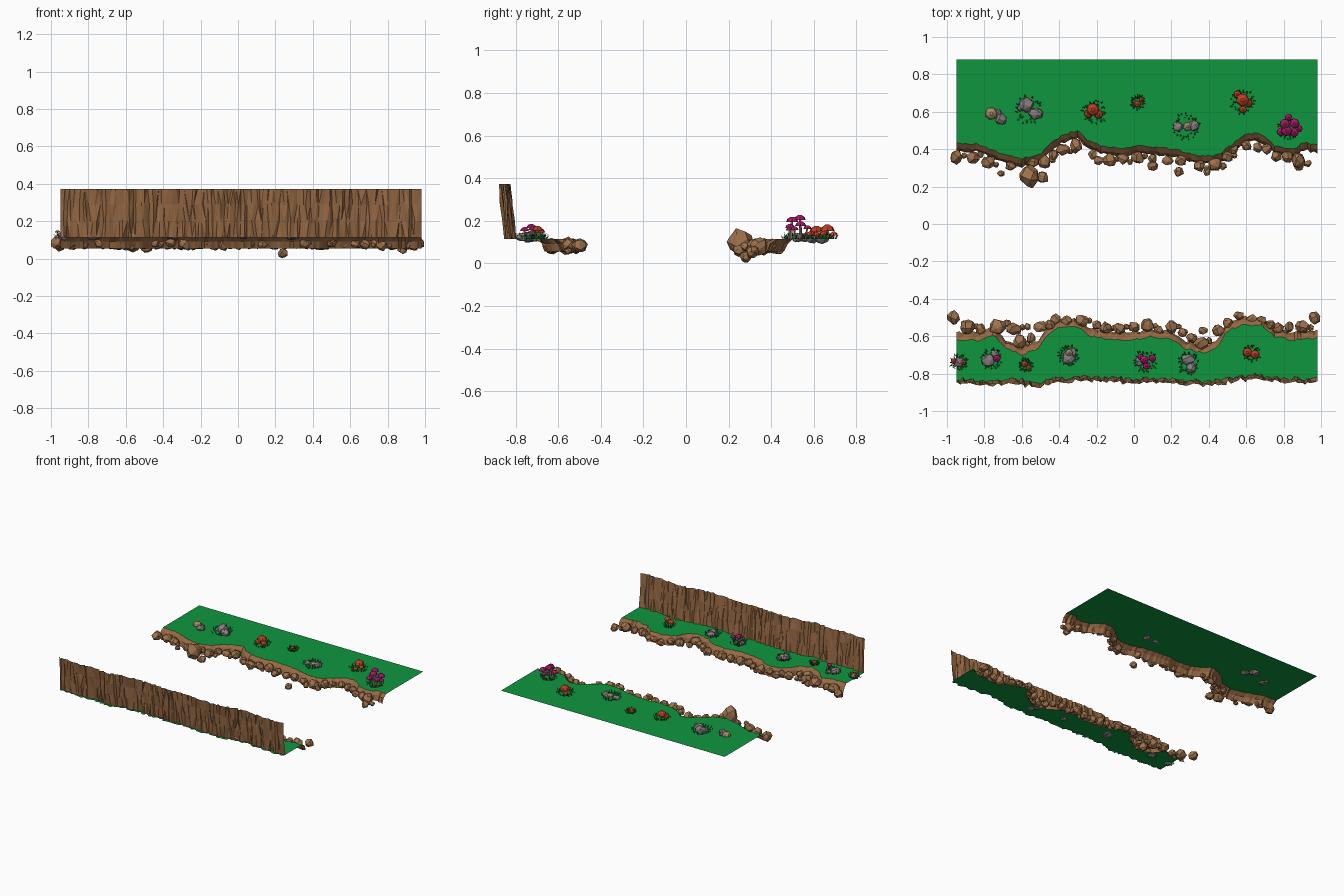
import bpy, bmesh, math, random
from mathutils import Vector

random.seed(7)
R = random.uniform
Z = 0.114  # ground level


def mat(name, r, g, b):
    m = bpy.data.materials.new(name)
    m.diffuse_color = (*[((c / 255 + 0.055) / 1.055) ** 2.4 for c in (r, g, b)], 1)
    return m


GRASS = mat("meadow green", 14, 150, 62)
BLADE = mat("blade green", 16, 120, 50)
EARTH = mat("earth brown", 150, 105, 68)
ROCK = mat("rock brown", 158, 114, 76)
GREY = mat("stone grey", 136, 124, 126)
RED = mat("cap red", 190, 62, 36)
PINK = mat("cap magenta", 170, 24, 104)
TAN = mat("stem tan", 165, 140, 105)


def finish(name, bm, *mats):
    me = bpy.data.meshes.new(name)
    bm.to_mesh(me)
    bm.free()
    for m in mats:
        me.materials.append(m)
    ob = bpy.data.objects.new(name, me)
    bpy.context.collection.objects.link(ob)
    return ob


def interp(pts, x):
    for (x0, y0), (x1, y1) in zip(pts, pts[1:]):
        if x <= x1:
            t = max(0, (x - x0) / (x1 - x0))
            return y0 + (y1 - y0) * t
    return pts[-1][1]


def sheet(bm, rows):
    """Quads between rows of equal length."""
    vs = [[bm.verts.new(p) for p in row] for row in rows]
    for a, b in zip(vs, vs[1:]):
        for i in range(len(a) - 1):
            bm.faces.new((a[i], a[i + 1], b[i + 1], b[i]))


def stone(bm, c, r, mi=0, flat=1.0):
    """Chiselled boulder: hull of jittered points on a sphere."""
    n, vs = 18, []
    sx, sy, sz = R(.9, 1.15), R(.9, 1.15), R(.85, 1.1) * flat
    turn = R(0, 6.28)
    for i in range(n):
        u = 1 - 2 * (i + .5) / n
        a = i * 2.4 + turn + R(-.3, .3)
        k, s = r * R(.88, 1.1), math.sqrt(1 - u * u)
        vs.append(bm.verts.new((c[0] + k * s * math.cos(a) * sx,
                                c[1] + k * s * math.sin(a) * sy, c[2] + k * u * sz)))
    out = bmesh.ops.convex_hull(bm, input=vs)
    for f in out["geom"]:
        if isinstance(f, bmesh.types.BMFace):
            f.material_index = mi


# shorelines as (x, y)
BACK = [(-.95, .43), (-.85, .43), (-.75, .39), (-.6, .35), (-.5, .37), (-.45, .43), (-.38, .48),
        (-.3, .5), (-.25, .45), (-.18, .42), (-.05, .4), (.02, .42), (.1, .41), (.2, .4), (.3, .38),
        (.38, .36), (.45, .37), (.52, .42), (.58, .47), (.65, .49), (.7, .47), (.75, .42),
        (.85, .4), (.9, .43), (.98, .43)]
FRONT = [(-.95, -.62), (-.82, -.62), (-.75, -.59), (-.68, -.67), (-.6, -.7), (-.52, -.67),
         (-.45, -.58), (-.38, -.545), (-.3, -.55), (-.24, -.6), (-.1, -.62), (0, -.62), (.1, -.6),
         (.2, -.62), (.28, -.67), (.38, -.69), (.45, -.65), (.5, -.57), (.58, -.54), (.68, -.54),
         (.75, -.6), (.85, -.62), (.98, -.61)]
WALL = [(-.95, -.825), (-.8, -.835), (-.65, -.83), (-.5, -.85), (-.45, -.825), (-.3, -.81),
        (-.2, -.82), (.2, -.83), (.4, -.84), (.5, -.82), (.63, -.805), (.75, -.82), (.98, -.825)]
N = 110
XS = [-.95 + 1.93 * i / N for i in range(N + 1)]

# meadows and their earth lips
wall_y = [interp(WALL, x) + R(-.008, .008) for x in XS]
for name, line, far, d in (("back", BACK, [.88] * (N + 1), -1),
                           ("front", FRONT, [y - .012 + R(-.012, .006) for y in wall_y], 1)):
    edge = [interp(line, x) + R(-.006, .006) for x in XS]
    bm = bmesh.new()
    rows = [[(x, y, Z) for x, y in zip(XS, edge)], [(x, y, Z) for x, y in zip(XS, far)]]
    sheet(bm, rows if d < 0 else rows[::-1])
    finish(name + "_meadow", bm, GRASS)
    bm = bmesh.new()
    lip = [[(x, y + d * (off + R(-.006, .006) * (off > 0)), z) for x, y in zip(XS, edge)]
           for off, z in ((0, Z), (.026, .092), (.042, .055))]
    sheet(bm, lip[::-1] if d < 0 else lip)
    finish(name + "_earth_lip", bm, EARTH)

# ragged earth cliff behind the front meadow
bm = bmesh.new()
rows = []
for z, lean in ((Z, 0), (.2, -.008), (.29, -.016), (.372, -.024)):
    rows.append([(x + (R(-.007, .007) if 0 < i < N else 0), y + lean + R(-.007, .007), z)
                 for i, (x, y) in enumerate(zip(XS, wall_y))])
sheet(bm, rows)
bmesh.ops.triangulate(bm, faces=bm.faces[:])
finish("earth_cliff", bm, EARTH)

# boulders along both shores as (x, y, radius)
BACK_ROCKS = [(-.95, .36, .036), (-.86, .355, .034), (-.78, .33, .036), (-.71, .27, .02),
              (-.66, .31, .028), (-.56, .255, .062), (-.54, .33, .03), (-.48, .33, .038),
              (-.43, .37, .03), (-.38, .4, .034), (-.31, .42, .038), (-.22, .37, .028),
              (-.19, .34, .025), (-.13, .34, .038), (-.06, .35, .034), (.02, .355, .034),
              (.1, .35, .028), (.1, .31, .028), (.18, .34, .03), (.25, .34, .032), (.35, .31, .034),
              (.39, .28, .024), (.43, .32, .038), (.5, .36, .034), (.53, .4, .028), (.6, .42, .028),
              (.66, .41, .028), (.71, .4, .028), (.76, .36, .028), (.82, .36, .034), (.88, .34, .042)]
FRONT_ROCKS = [(-.967, -.5, .033), (-.89, -.55, .04), (-.82, -.56, .03), (-.73, -.55, .046),
               (-.64, -.56, .038), (-.61, -.63, .036), (-.55, -.61, .028), (-.57, -.55, .02),
               (-.5, -.55, .034), (-.45, -.54, .028), (-.42, -.51, .028), (-.36, -.52, .03),
               (-.28, -.52, .036), (-.2, -.54, .028), (-.15, -.555, .034), (-.08, -.56, .034),
               (0, -.55, .03), (.07, -.54, .038), (.13, -.57, .028), (.2, -.55, .034),
               (.26, -.58, .028), (.31, -.61, .03), (.36, -.64, .036), (.37, -.57, .024),
               (.45, -.57, .034), (.5, -.53, .028), (.56, -.49, .028), (.63, -.51, .028),
               (.68, -.52, .03), (.73, -.54, .03), (.77, -.56, .034), (.83, -.55, .028),
               (.9, -.55, .038), (.966, -.5, .033)]
for name, rocks in (("back_boulders", BACK_ROCKS), ("front_boulders", FRONT_ROCKS)):
    bm = bmesh.new()
    for x, y, r in rocks:
        stone(bm, (x, y, (.08 if r < .06 else .095) + R(-.006, .006)), r)
        if r > .033:  # pebble tucked beside each large boulder
            stone(bm, (x + r * 1.15, y + R(-.02, .02), .07 + R(-.012, .012)), r * .5)
    if name == "back_boulders":
        stone(bm, (.24, .28, .029), .026)
        stone(bm, (.88, .31, .05), .028)
    finish(name, bm, ROCK)


def cone(bm, base, tip, r0, r1, n, mi):
    a, b = Vector(base), Vector(tip)
    rings = [[bm.verts.new((p.x + r * math.cos(6.2832 * i / n), p.y + r * math.sin(6.2832 * i / n), p.z))
              for i in range(n)] for p, r in ((a, r0), (b, r1))]
    for i in range(n):
        j = (i + 1) % n
        f = bm.faces.new((rings[0][i], rings[0][j], rings[1][j], rings[1][i]))
        f.material_index = mi
    for ring in (rings[0][::-1], rings[1]):
        bm.faces.new(ring).material_index = mi


def mushroom(bm, x, y, r, h, mi):
    """Leaning stem with a faceted cap."""
    tx, ty = x + R(-.01, .01), y + R(-.01, .01)
    cone(bm, (x, y, Z), (tx, ty, Z + h), r * .28, r * .2, 5, 3)
    top = Z + h
    cone(bm, (tx, ty, top - r * .35), (tx, ty, top + r * .15), r, r * .78, 7, mi)
    cone(bm, (tx, ty, top + r * .15), (tx, ty, top + r * .5), r * .78, r * .25, 7, mi)


def tuft(bm, x, y, rad, n):
    """Ring of pointed blades leaning outward."""
    for i in range(n):
        a = 6.2832 * i / n + R(-.2, .2)
        o, s = Vector((math.cos(a), math.sin(a), 0)), Vector((-math.sin(a), math.cos(a), 0))
        p = Vector((x, y, Z)) + o * rad * R(.65, .9)
        tip = p + o * R(.006, .018) + Vector((0, 0, R(.015, .035)))
        f = bm.faces.new([bm.verts.new(v) for v in (p - s * .005, p + s * .005, tip)])
        f.material_index = 4


# planted clumps: name, centre, grass radius, items (kind, dx, dy, size, height)
CLUMPS = [
    ("back_tan_clump", -.77, .58, 0, "t 0 .005 .034 .02,g .06 -.02 .032 0,g .045 .01 .02 0"),
    ("back_grey_clump", -.56, .61, .08, "g -.015 .03 .045 0,g .035 -.02 .036 0,g -.045 .01 .022 0"),
    ("back_red_clump", -.21, .6, .065, "r 0 .005 .035 .045,r .03 -.015 .024 .025,r -.03 -.015 .024 .022"),
    ("back_small_red_clump", .02, .65, .035, "r 0 0 .018 .022,r .015 .012 .013 .014,r -.015 -.01 .012 .012"),
    ("back_stone_clump", .28, .52, .075, "g -.045 0 .026 0,g .04 .005 .032 0,t 0 0 .024 .016"),
    ("back_tall_red_clump", .58, .655, .065, "r 0 .01 .036 .05,r .03 .0 .022 .028,r -.005 -.035 .02 .022,r -.02 .035 .02 .025"),
    ("back_magenta_clump", .825, .51, .06, "p -.02 .03 .028 .1,p .03 .025 .027 .07,p 0 -.02 .03 .09,p .04 -.025 .024 .06,p -.035 -.01 .024 .05,p .01 .05 .02 .055,p .05 .0 .02 .05"),
    ("front_mixed_clump", -.935, -.74, .045, "g 0 0 .03 0,r -.025 .01 .015 .03,r .025 -.01 .015 .025"),
    ("front_magenta_grey_clump", -.76, -.72, .055, "g -.02 -.01 .036 0,g .015 .025 .024 0,p .025 .005 .02 .05"),
    ("front_small_red_clump", -.58, -.755, .035, "r 0 0 .018 .025,r .017 -.012 .014 .016,r -.017 .01 .012 .014"),
    ("front_grey_clump", -.35, -.705, .055, "g 0 -.01 .036 0,g .02 .02 .025 0,t -.005 .02 .02 .03"),
    ("front_magenta_clump", .06, -.735, .06, "g -.03 0 .028 0,p 0 .015 .024 .06,p .03 .01 .02 .05,p .01 -.025 .022 .045,p -.025 .03 .017 .04"),
    ("front_stone_clump", .29, -.745, .06, "g 0 .02 .036 0,g .015 -.025 .03 0"),
    ("front_red_clump", .63, -.69, .045, "r -.022 0 .026 .04,r .024 .0 .025 .05"),
]
for name, cx, cy, rad, items in CLUMPS:
    bm = bmesh.new()
    for it in items.split(","):
        kind, *v = it.split()
        dx, dy, r, h = map(float, v)
        if kind == "g":
            stone(bm, (cx + dx, cy + dy, Z + r * .25), r, 0, .75)
        else:
            mushroom(bm, cx + dx, cy + dy, r, h, "grpt".index(kind))
    if rad:
        tuft(bm, cx, cy, rad * 1.05, 22)
        tuft(bm, cx, cy, rad * .8, 14)
    finish(name, bm, GREY, RED, PINK, TAN, BLADE)
